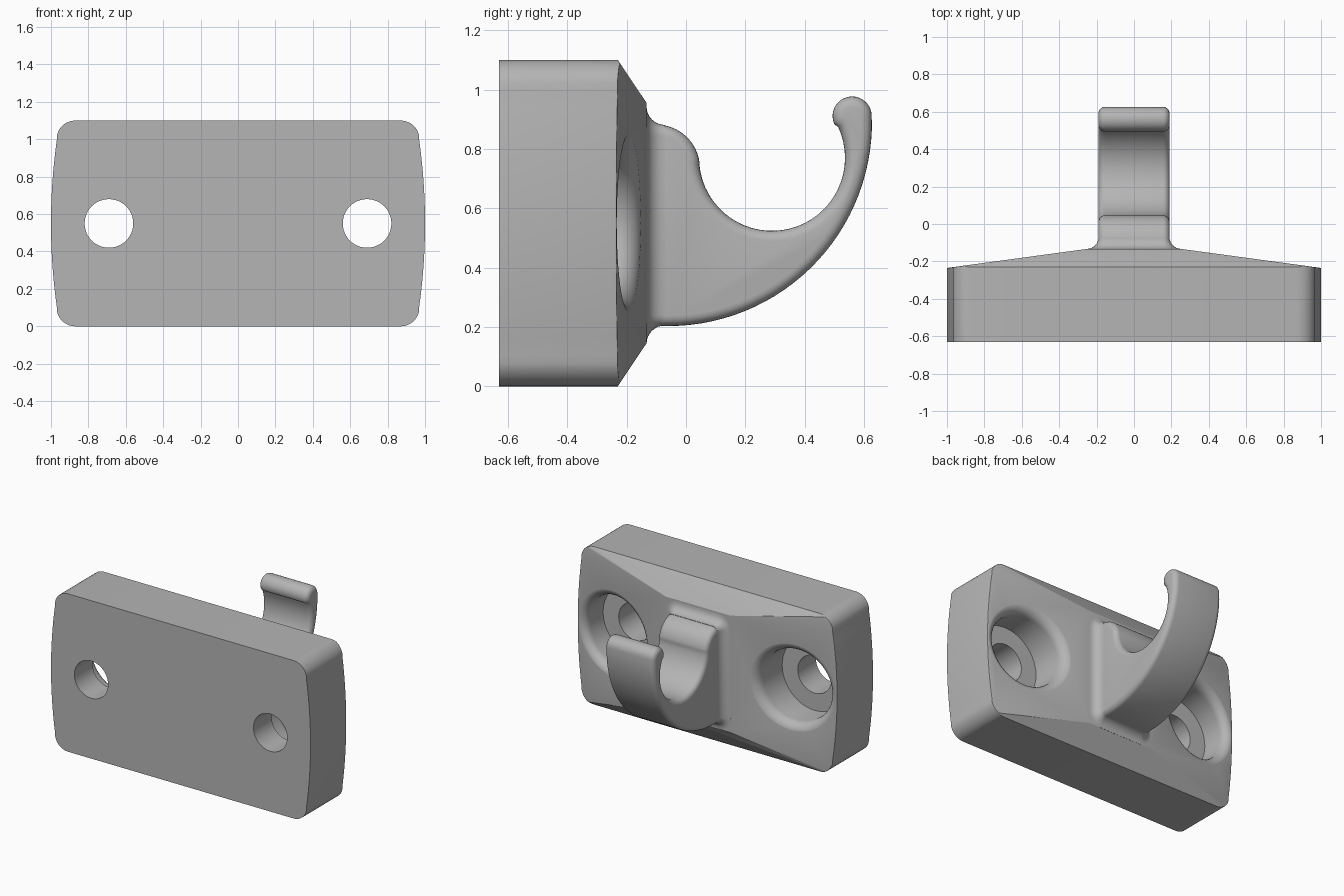
import bpy, bmesh
from math import sin, cos, radians, pi
from mathutils import Vector

cube = bpy.data.objects.get("Cube")
if cube:
    bpy.data.objects.remove(cube, do_unlink=True)

grey = bpy.data.materials.new("light grey")
grey.use_nodes = True
colour = (0.46, 0.46, 0.46, 1)
grey.diffuse_color = colour
grey.node_tree.nodes["Principled BSDF"].inputs["Base Color"].default_value = colour


def arc(cx, cy, r, a, b, n):
    """Points on an arc from angle a to b in degrees."""
    angles = [radians(a + (b - a) * i / n) for i in range(n + 1)]
    return [(cx + r * cos(t), cy + r * sin(t)) for t in angles]


def loft(rings):
    """Closed solid through rings of equal point count."""
    bm = bmesh.new()
    loops = [[bm.verts.new(p) for p in ring] for ring in rings]
    for a, b in zip(loops, loops[1:]):
        for i in range(len(a)):
            j = (i + 1) % len(a)
            bm.faces.new((a[i], a[j], b[j], b[i]))
    bm.faces.new(loops[0][::-1])
    bm.faces.new(loops[-1])
    bmesh.ops.recalc_face_normals(bm, faces=bm.faces[:])
    return bm


def make(name, bm):
    bmesh.ops.recalc_face_normals(bm, faces=bm.faces[:])
    mesh = bpy.data.meshes.new(name)
    bm.to_mesh(mesh)
    bm.free()
    mesh.materials.append(grey)
    ob = bpy.data.objects.new(name, mesh)
    bpy.context.collection.objects.link(ob)
    return ob


def activate(ob):
    bpy.ops.object.select_all(action='DESELECT')
    ob.select_set(True)
    bpy.context.view_layer.objects.active = ob


FRONT, CREST, MID = -0.63, -0.133, 0.55
SLOPE = 0.136


def slope_y(x):
    """Back surface of the wings."""
    return CREST - SLOPE * (abs(x) - 0.25)


# Plate outline: bowed ends and rounded corners
right = (arc(0.87, 0.1, 0.1, -90, -14, 8)
         + arc(-2.2, MID, 3.2, -8, 8, 16)
         + arc(0.87, 1.0, 0.1, 14, 90, 8))
outline = right + [(-x, 2 * MID - z) for x, z in right]
bm = loft([[(x, y, z) for x, z in outline] for y in (FRONT, CREST)])

# Slope the wings and chamfer the long edges of the back
cuts = [((s * 0.25, CREST, MID), (s * SLOPE, 1, 0)) for s in (-1, 1)]
cuts += [((0, -0.23, MID + s * MID), (0, 1, s * 0.67)) for s in (-1, 1)]
for co, no in cuts:
    bmesh.ops.bisect_plane(bm, geom=bm.verts[:] + bm.edges[:] + bm.faces[:],
                           dist=1e-5, plane_co=co, plane_no=Vector(no).normalized(),
                           clear_outer=True)
    bmesh.ops.holes_fill(bm, edges=[e for e in bm.edges if e.is_boundary], sides=0)
bmesh.ops.recalc_face_normals(bm, faces=bm.faces[:])

# Round the back rim of both ends
rim = []
for e in bm.edges:
    if all(abs(v.co.x) > 0.9 and v.co.y > -0.3 for v in e.verts):
        ny = sorted(abs(f.normal.y) for f in e.link_faces)
        if ny[0] < 0.01 and ny[-1] > 0.5:
            rim.append(e)
bmesh.ops.bevel(bm, geom=rim, offset=0.035, offset_type='OFFSET', segments=4,
                profile=0.5, affect='EDGES', clamp_overlap=True)
plate = make("mounting_plate", bm)

# Screw holes with recessed seats whose mouths are rounded over
circle = arc(0, 0, 1, 0, 360, 48)[:-1]
for side in (-1, 1):
    cx = side * 0.69

    def ring(r, y=None, t=0):
        return [(cx + r * u, slope_y(cx + r * u) + t if y is None else y, MID + r * v)
                for u, v in circle]

    seat = [ring(0.25, y=-0.43)]
    for i in range(7):
        a = pi / 2 * i / 6
        seat.append(ring(0.315 - 0.065 * cos(a), t=-0.063 + 0.065 * sin(a)))
    seat.append(ring(0.315, t=0.1))
    hole = [ring(0.13, y=-0.8), ring(0.13, y=-0.3)]
    for rings in (seat, hole):
        cutter = make("cutter", loft(rings))
        cutter.hide_render = True
        mod = plate.modifiers.new("cut", 'BOOLEAN')
        mod.object, mod.operation, mod.solver = cutter, 'DIFFERENCE', 'EXACT'
        activate(plate)
        bpy.ops.object.modifier_apply(modifier=mod.name)
        bpy.data.objects.remove(cutter, do_unlink=True)

# Hook: side profile of shoulder, cradle, bulbed tip and outer sweep
profile = ([(-0.2, 0.882)]
           + arc(-0.1, 0.735, 0.147, 90, 7, 12)
           + arc(0.29, 0.77, 0.246, 185, 385, 32)
           + arc(0.56, 0.911, 0.066, 205, 0, 18)
           + arc(-0.06, 0.89, 0.687, -2, -90, 28)
           + [(-0.2, 0.203)])
HALF = 0.19
bm = loft([[(x, y, z) for y, z in profile] for x in (-HALF, HALF)])
edges = [e for e in bm.edges
         if abs(e.verts[0].co.x - e.verts[1].co.x) < 1e-5
         and max(v.co.y for v in e.verts) > -0.19]
bmesh.ops.bevel(bm, geom=edges, offset=0.035, offset_type='OFFSET', segments=5,
                profile=0.5, affect='EDGES', clamp_overlap=False)
hook = make("hook", bm)


# Flared root blending the hook into the plate
def rounded_rect(grow, y):
    pts = []
    for sx, sz, a in ((1, 1, 0), (-1, 1, 90), (-1, -1, 180), (1, -1, 270)):
        pts += arc(sx * (HALF - 0.035), 0.543 + sz * 0.303, 0.035 + grow, a, a + 90, 6)
    return [(x, y, z) for x, z in pts]


FLARE = 0.062
rings = [rounded_rect(FLARE, CREST - 0.01)]
for i in range(9):
    a = pi / 2 * i / 8
    rings.append(rounded_rect(FLARE * (1 - sin(a)), CREST + FLARE * (1 - cos(a))))
root = make("hook_root", loft(rings))

for ob in (plate, hook, root):
    activate(ob)
    bpy.ops.object.shade_smooth_by_angle(angle=radians(30))
